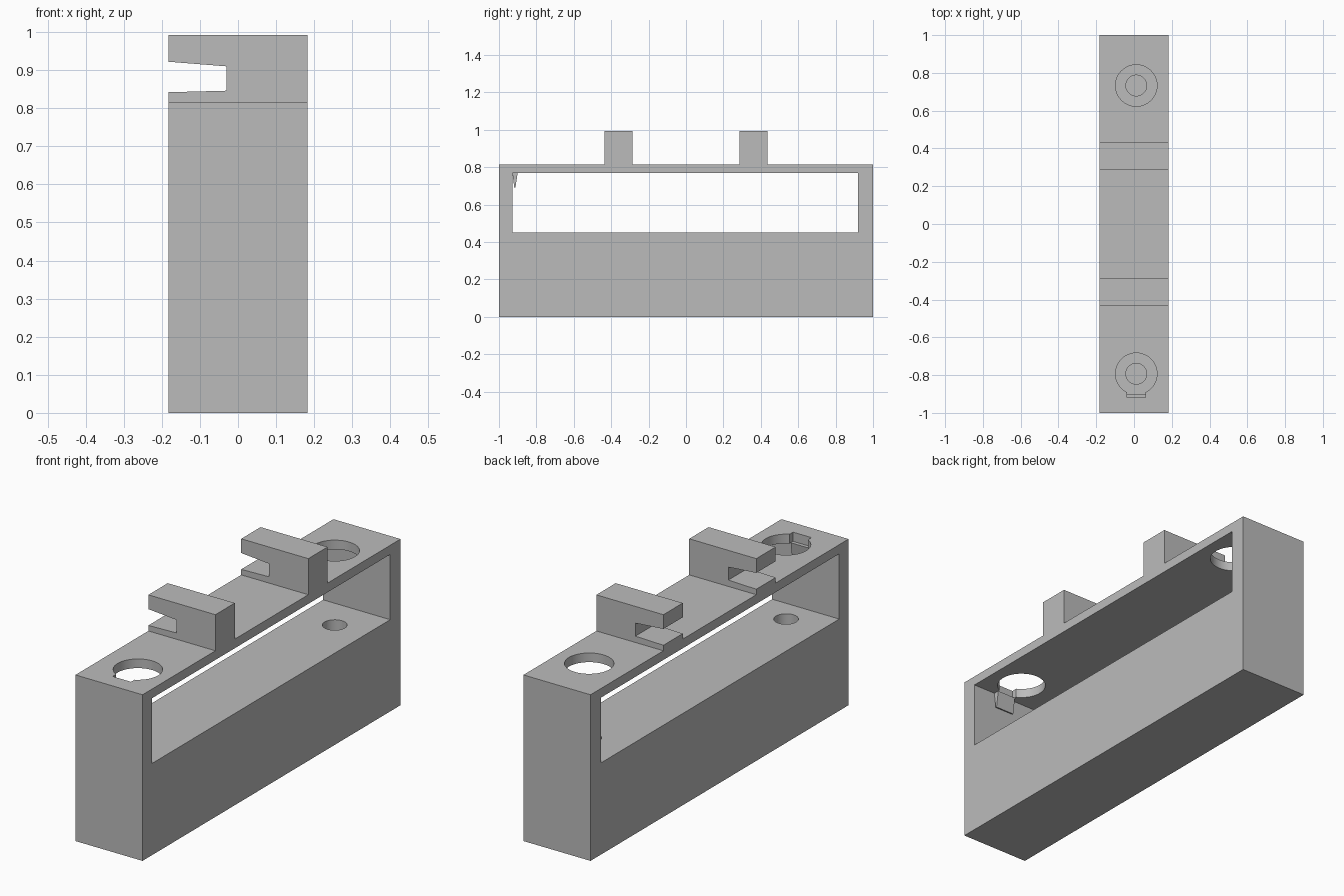
import bpy
import bmesh
from mathutils import Vector

cube = bpy.data.objects.get("Cube")
if cube:
    bpy.data.objects.remove(cube, do_unlink=True)

grey = bpy.data.materials.new("plain grey")
grey.use_nodes = True
colour = (0.5, 0.5, 0.5, 1)
grey.diffuse_color = colour
grey.node_tree.nodes["Principled BSDF"].inputs["Base Color"].default_value = colour


def prism(name, points, sweep):
    """Extrude a closed planar outline along the sweep vector."""
    bm = bmesh.new()
    face = bm.faces.new([bm.verts.new(p) for p in points])
    new = bmesh.ops.extrude_face_region(bm, geom=[face])["geom"]
    bmesh.ops.translate(bm, vec=Vector(sweep),
                        verts=[v for v in new if isinstance(v, bmesh.types.BMVert)])
    bmesh.ops.recalc_face_normals(bm, faces=bm.faces)
    mesh = bpy.data.meshes.new(name)
    bm.to_mesh(mesh)
    bm.free()
    mesh.materials.append(grey)
    obj = bpy.data.objects.new(name, mesh)
    bpy.context.collection.objects.link(obj)
    return obj


def box(name, x0, x1, y0, y1, z0, z1):
    return prism(name, [(x0, y0, z0), (x1, y0, z0), (x1, y1, z0), (x0, y1, z0)],
                 (0, 0, z1 - z0))


def cylinder(name, radius, y, z0, z1):
    bpy.ops.mesh.primitive_cylinder_add(vertices=48, radius=radius, depth=z1 - z0,
                                        location=(HOLE_X, y, (z0 + z1) / 2))
    obj = bpy.context.object
    obj.name = name
    obj.data.materials.append(grey)
    return obj


def cut(target, cutter):
    mod = target.modifiers.new(cutter.name, "BOOLEAN")
    mod.operation = "DIFFERENCE"
    mod.solver = "EXACT"
    mod.object = cutter
    bpy.context.view_layer.objects.active = target
    bpy.ops.object.modifier_apply(modifier=mod.name)
    bpy.data.objects.remove(cutter, do_unlink=True)


HALF = 0.182
HOLE_X = 0.012
TOP = 0.815
SILL = 0.45
CEILING = 0.77
INNER = -0.928

# Block with a long window through its upper half
body = box("body", -HALF, HALF, -1, 1, 0, TOP)
cut(body, box("window", -1, 1, INNER, 0.92, SILL, CEILING))

# Wide access holes in the top rail, narrow blind screw holes in the sill
for y in (0.733, -0.793):
    cut(body, cylinder("access_hole", 0.11, y, 0.7, 0.9))
    cut(body, cylinder("screw_hole", 0.055, y, 0.1, 0.5))

# Small key slot beside the front access hole
cut(body, box("key_slot", HOLE_X - 0.05, HOLE_X + 0.05, -0.918, -0.85, 0.75, 0.9))

# Tapered tab below the key slot
prism("key_tab", [(HOLE_X - 0.05, y, z) for y, z in
                  ((INNER, CEILING), (-0.9, CEILING), (-0.912, 0.69), (INNER + 0.01, 0.69))],
      (0.1, 0, 0))

# Two hooks, open towards the model's right
hook = [(-HALF, TOP), (HALF, TOP), (HALF, 0.992), (-HALF, 0.992),
        (-HALF, 0.922), (-0.03, 0.91), (-0.03, 0.846), (-HALF, 0.842)]
for name, y in (("front_hook", -0.435), ("back_hook", 0.285)):
    prism(name, [(x, y, z) for x, z in hook], (0, 0.15, 0))

# Smooth hole walls with crisp rims
bpy.ops.object.select_all(action="DESELECT")
body.select_set(True)
bpy.context.view_layer.objects.active = body
bpy.ops.object.shade_smooth_by_angle()
